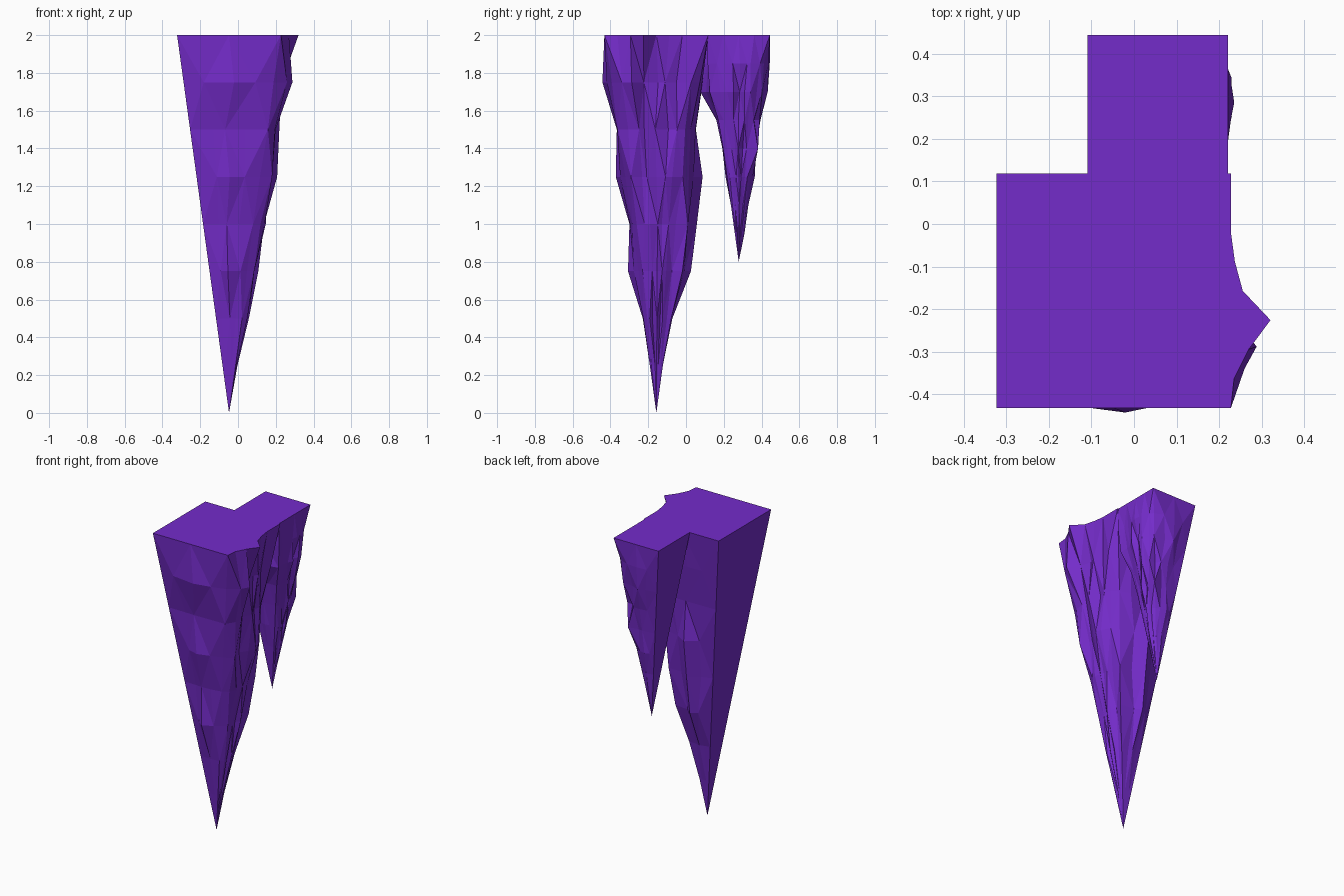
import bpy
import bmesh
import random
from mathutils import Vector

cube = bpy.data.objects.get("Cube")
if cube:
    bpy.data.objects.remove(cube, do_unlink=True)

purple = bpy.data.materials.new("purple rock")
purple.use_nodes = True
colour = (0.175, 0.025, 0.59, 1)
purple.diffuse_color = colour
purple.node_tree.nodes["Principled BSDF"].inputs["Base Color"].default_value = colour


def crag_weights(count, rng):
    """How far each inner column of a rock face juts out, peaking at exactly 1."""
    w = [rng.uniform(0.3, 0.9) for _ in range(count + 1)]
    w[1] *= 0.8
    w[-2] *= 0.8
    w[rng.randint(count // 2 - count // 8, count // 2 + count // 8)] = 1.0
    return w


def hanging_rock(name, centre, half, height, bulges, corners, ridges, seed):
    """Square tapering spike: flat -x wall, craggy front, right and back."""
    rng = random.Random(seed)
    bm = bmesh.new()
    cx, cy = centre
    steps = 8
    # each face: start corner, run direction, outward normal, columns
    faces = [(Vector((-1, -1, 0)), Vector((1, 0, 0)), Vector((0, -1, 0)), 4),
             (Vector((1, -1, 0)), Vector((0, 1, 0)), Vector((1, 0, 0)), 8),
             (Vector((1, 1, 0)), Vector((-1, 0, 0)), Vector((0, 1, 0)), 4)]
    rings = []
    for k in range(steps):
        t = 1 - k / steps
        points = []
        for f, (start, run, out, count) in enumerate(faces):
            weights = crag_weights(count, rng)
            if f == 1 and k < len(ridges):
                weights = ridges[k]
            # the two +x corners move diagonally, the -x edges stay straight
            corner = start * half * t
            if f > 0:
                corner += start * corners[f - 1][k]
            points.append(corner)
            for i in range(1, count):
                slide = rng.uniform(-0.25, 0.25) if k else 0
                p = (start + run * (2 * (i + slide) / count)) * half * t
                points.append(p + out * bulges[f][k] * weights[i])
        points.append(Vector((-1, 1, 0)) * half * t)
        level = Vector((cx, cy, 2 - height * (1 - t)))
        rings.append([bm.verts.new(p + level) for p in points])

    # flat top, faceted sides, pointed tip
    bm.faces.new(rings[0])
    n = len(rings[0])
    for k, (upper, lower) in enumerate(zip(rings, rings[1:])):
        for i in range(n):
            j = (i + 1) % n
            a, b, c, d = upper[i], upper[j], lower[j], lower[i]
            if i == n - 1:
                bm.faces.new((a, d, c, b))
            elif (i + k) % 2:
                bm.faces.new((a, d, b))
                bm.faces.new((b, d, c))
            else:
                bm.faces.new((a, c, b))
                bm.faces.new((a, d, c))
    tip = bm.verts.new((cx, cy, 2 - height))
    for i in range(n):
        bm.faces.new((rings[-1][i], tip, rings[-1][(i + 1) % n]))
    bmesh.ops.recalc_face_normals(bm, faces=bm.faces[:])

    mesh = bpy.data.meshes.new(name)
    bm.to_mesh(mesh)
    bm.free()
    mesh.materials.append(purple)
    obj = bpy.data.objects.new(name, mesh)
    bpy.context.collection.objects.link(obj)
    return obj


# large spike: bulge of front, right and back faces from the top ring down,
# then of the front and back corners
hanging_rock("large_hanging_rock", (-0.0475, -0.157), 0.275, 2.0,
             [(0, .045, .003, .043, .005, .047, .003, 0),
              (.093, .095, .06, .083, .057, .052, .036, .01),
              (0, .005, .003, .073, .077, .08, .016, 0)],
             [(0, -.005, 0, -.008, -.01, -.008, 0, 0),
              (0, -.01, -.025, 0, .03, .035, .01, 0)],
             [[0, .08, .45, 1, .3, .1, 0, 0, 0],
              [0, .7, 1, .4, .2, .35, .1, .3, 0]], seed=4)

# small spike behind it
hanging_rock("small_hanging_rock", (0.056, 0.279), 0.165, 1.2,
             [(0, .065, .08, .015, .004, .008, 0, 0),
              (0, .035, .05, .04, .035, .03, .02, .01),
              (0, .02, .03, .012, .01, .023, .01, .01)],
             [(0, .02, .03, .005, 0, 0, 0, 0),
              (0, -.011, 0, -.022, .02, 0, 0, 0)],
             [[0] * 9], seed=9)
